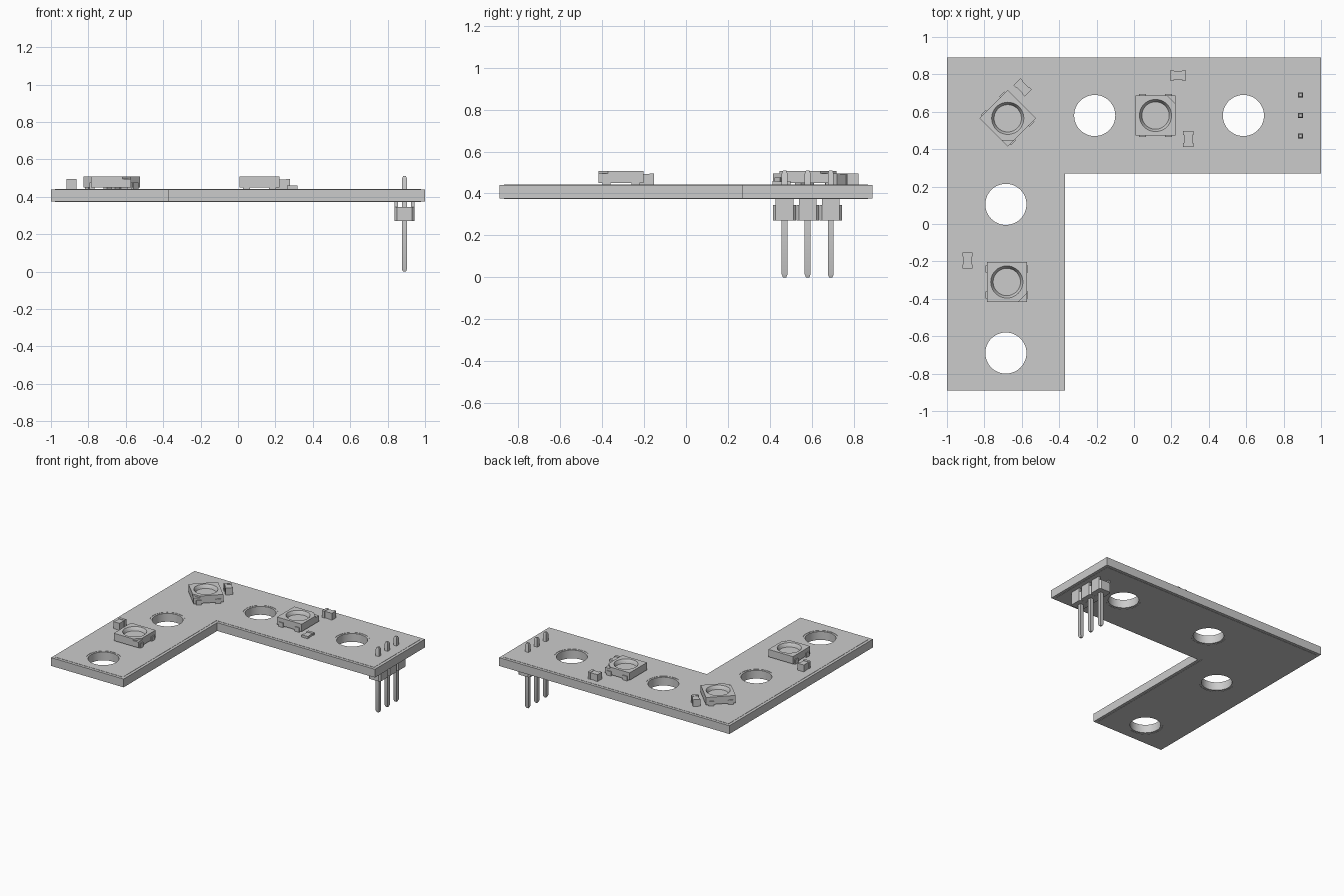
import bpy, bmesh, math
from mathutils import Matrix, Vector

cube = bpy.data.objects.get("Cube")
if cube:
    bpy.data.objects.remove(cube, do_unlink=True)

GREY = (0.6, 0.6, 0.6, 1)
mat = bpy.data.materials.new("plain grey")
mat.use_nodes = True
mat.diffuse_color = GREY
mat.node_tree.nodes["Principled BSDF"].inputs["Base Color"].default_value = GREY


def finish(name, bm, matrix=Matrix()):
    bmesh.ops.recalc_face_normals(bm, faces=bm.faces[:])
    me = bpy.data.meshes.new(name)
    bm.to_mesh(me)
    bm.free()
    me.materials.append(mat)
    me.shade_smooth()
    me.set_sharp_from_angle(angle=math.radians(30))
    ob = bpy.data.objects.new(name, me)
    ob.matrix_world = matrix
    bpy.context.collection.objects.link(ob)
    return ob


def add_slab(bm, outline, z0, z1, holes=(), segs=48):
    """Extruded outline; each hole is x, y, top radius, bottom radius."""
    edges = []

    def loop(points):
        vs = [bm.verts.new((x, y, z1)) for x, y in points]
        edges.extend(bm.edges.new((a, b)) for a, b in zip(vs, vs[1:] + vs[:1]))

    loop(outline)
    for x, y, r, _ in holes:
        loop([(x + r * math.cos(math.tau * i / segs),
               y + r * math.sin(math.tau * i / segs)) for i in range(segs)])
    fill = bmesh.ops.triangle_fill(bm, edges=edges, use_beauty=True)
    faces = [g for g in fill["geom"] if isinstance(g, bmesh.types.BMFace)]
    ext = bmesh.ops.extrude_face_region(bm, geom=faces, use_keep_orig=True)
    for v in ext["geom"]:
        if isinstance(v, bmesh.types.BMVert):
            v.co.z = z0
            for x, y, r, rb in holes:
                d = v.co.xy - Vector((x, y))
                if abs(d.length - r) < 0.0005:
                    v.co.xy = Vector((x, y)) + d * (rb / r)


def rect(x, y, w, d, cut=0):
    a, b = w / 2, d / 2
    if not cut:
        return [(x - a, y - b), (x + a, y - b), (x + a, y + b), (x - a, y + b)]
    return [(x - a + cut, y - b), (x + a - cut, y - b), (x + a, y - b + cut), (x + a, y + b - cut),
            (x + a - cut, y + b), (x - a + cut, y + b), (x - a, y + b - cut), (x - a, y - b + cut)]


def place(x, y, angle):
    return Matrix.Translation((x, y, 0)) @ Matrix.Rotation(math.radians(angle), 4, 'Z')


# L-shaped board with mounting holes
def l_shape(i):
    return [(-1 + i, -.89 + i), (-.37 - i, -.89 + i), (-.37 - i, .27 + i),
            (1 - i, .27 + i), (1 - i, .89 - i), (-1 + i, .89 - i)]


TOP = 0.44
centres = [(-.685, -.69), (-.685, .105), (-.21, .58), (.585, .58)]
bm = bmesh.new()
add_slab(bm, l_shape(0), .375, TOP, [(x, y, .11, .11) for x, y in centres])
finish("circuit_board", bm)

# Thin copper layers on both faces
for name, z0, z1 in (("top_copper", TOP, TOP + .002), ("bottom_copper", .373, .375)):
    bm = bmesh.new()
    add_slab(bm, l_shape(.022), z0, z1, [(x, y, .125, .125) for x, y in centres])
    finish(name, bm)


# Square light packages with a dished lens and one marked corner
def light(name, x, y, angle):
    h, c = .107, .045
    bm = bmesh.new()
    add_slab(bm, rect(0, 0, 2 * h, 2 * h), .45, .48)
    add_slab(bm, rect(0, 0, 2 * h, 2 * h), .48, .495, [(0, 0, .079, .073)])
    marked = [(-h, -h), (h - c, -h), (h, -h + c), (h, h), (-h, h)]
    add_slab(bm, marked, .495, .508, [(0, 0, .086, .079)])
    finish(name + "_body", bm, place(x, y, angle))
    bm = bmesh.new()
    for sx in (-1, 1):
        for sy in (-1, 1):
            add_slab(bm, rect(sx * .1, sy * .07, .028, .038), TOP, .477)
    finish(name + "_terminals", bm, place(x, y, angle))


light("front_light", -.68, -.31, 0)
light("corner_light", -.675, .565, -45)
light("back_light", .115, .58, 90)


# Small chips: two end caps and a slightly narrower middle
def chip(name, x, y, angle, height):
    bm = bmesh.new()
    for s in (-1, 1):
        add_slab(bm, rect(s * .032, 0, .021, .054), TOP, TOP + height)
    add_slab(bm, rect(0, 0, .043, .046), TOP, TOP + height - .003)
    finish(name, bm, place(x, y, angle))


chip("front_chip", -.89, -.195, 90, .056)
chip("corner_chip", -.595, .73, -45, .056)
chip("back_chip", .235, .795, 0, .056)
chip("low_chip", .29, .455, 90, .02)

# Pin header: chamfered blocks with feet either side of a channel
PIN_X, PIN_Y = .89, (.47, .58, .69)
bm = bmesh.new()
for y in PIN_Y:
    add_slab(bm, rect(PIN_X, y, .105, .109, .012), .27, .345)
    for s in (-1, 1):
        add_slab(bm, rect(PIN_X + s * .044, y, .017, .085), .345, .375)
finish("header_housing", bm)

# Square pins with tapered ends
for i, y in enumerate(PIN_Y):
    bm = bmesh.new()
    rings = []
    for z, w in ((0, .008), (.015, .014), (.495, .014), (.51, .008)):
        rings.append([bm.verts.new((px, py, z)) for px, py in rect(PIN_X, y, 2 * w, 2 * w)])
    for lo, hi in zip(rings, rings[1:]):
        for k in range(4):
            n = (k + 1) % 4
            bm.faces.new((lo[k], lo[n], hi[n], hi[k]))
    bm.faces.new(rings[0])
    bm.faces.new(rings[-1])
    finish("header_pin_%d" % (i + 1), bm)
